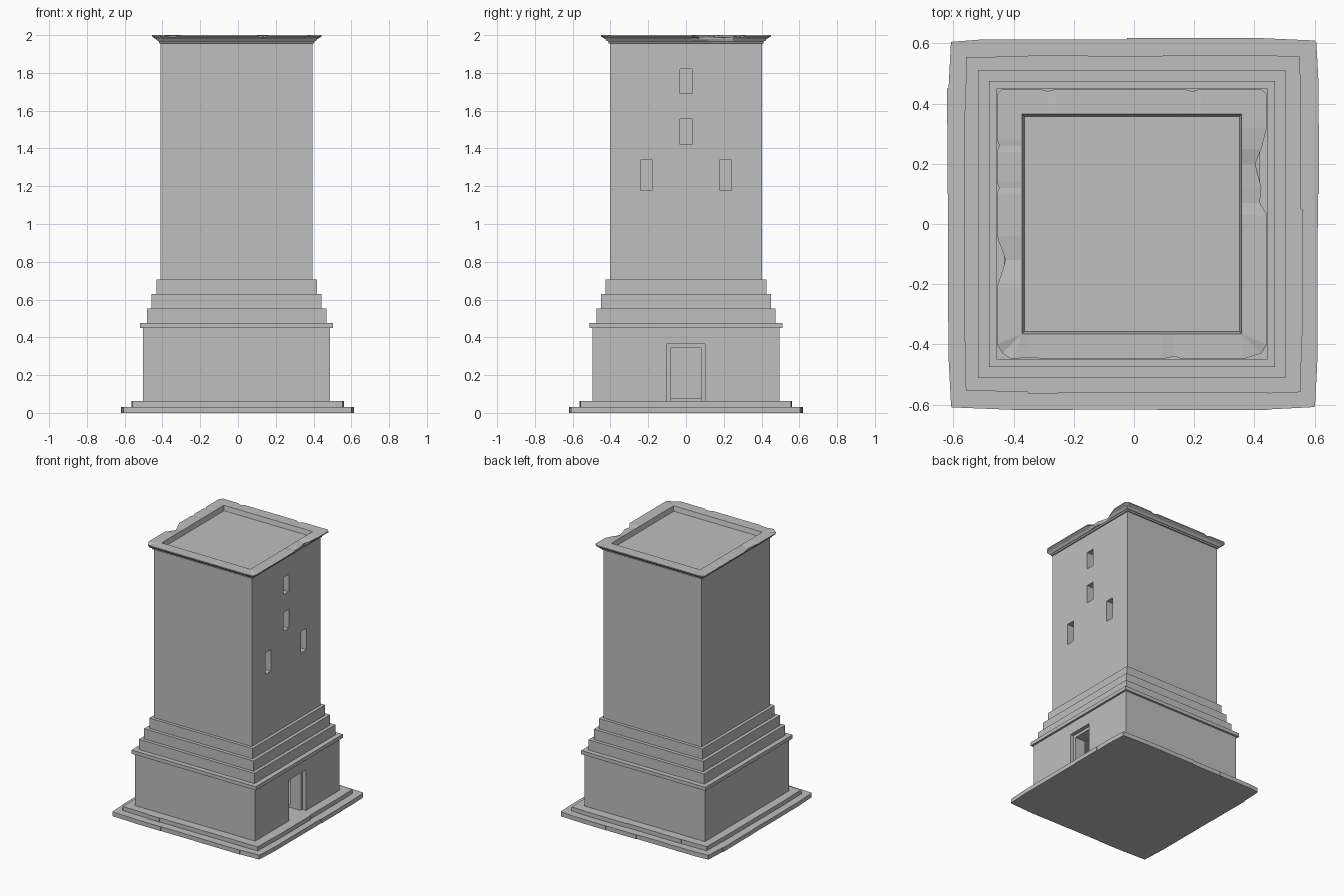
import bpy, bmesh, random

random.seed(4)
cube = bpy.data.objects.get("Cube")
if cube:
    bpy.data.objects.remove(cube, do_unlink=True)

CX = -0.007  # tower axis sits slightly off the plinth centre

stone = bpy.data.materials.new("grey stone")
stone.use_nodes = True
grey = (0.52, 0.52, 0.52, 1)
stone.diffuse_color = grey
stone.node_tree.nodes["Principled BSDF"].inputs["Base Color"].default_value = grey


def finish(name, bm):
    bmesh.ops.remove_doubles(bm, verts=bm.verts, dist=0.0005)
    bmesh.ops.recalc_face_normals(bm, faces=bm.faces)
    mesh = bpy.data.meshes.new(name)
    bm.to_mesh(mesh)
    bm.free()
    mesh.materials.append(stone)
    obj = bpy.data.objects.new(name, mesh)
    bpy.context.collection.objects.link(obj)
    return obj


def loft(name, rings):
    """Skin a stack of equal-length rings and cap both ends."""
    bm = bmesh.new()
    loops = [[bm.verts.new(p) for p in ring] for ring in rings]
    n = len(loops[0])
    for a, b in zip(loops, loops[1:]):
        for i in range(n):
            j = (i + 1) % n
            bm.faces.new((a[i], a[j], b[j], b[i]))
    bm.faces.new(loops[0][::-1])
    bm.faces.new(loops[-1])
    return finish(name, bm)


def box(name, x0, x1, y0, y1, z0, z1):
    corners = [(x0, y0), (x1, y0), (x1, y1), (x0, y1)]
    return loft(name, [[(x, y, z) for x, y in corners] for z in (z0, z1)])


def block(name, half, z0, z1):
    return box(name, CX - half, CX + half, -half, half, z0, z1)


def cut(target, cutters):
    """Carve each cutter out of the target, then discard it."""
    for c in cutters:
        c.hide_render = True
        mod = target.modifiers.new("opening", 'BOOLEAN')
        mod.operation, mod.solver, mod.object = 'DIFFERENCE', 'EXACT', c
        bpy.context.view_layer.objects.active = target
        bpy.ops.object.modifier_apply(modifier=mod.name)
        bpy.data.objects.remove(c, do_unlink=True)


def worn_slab(name, half, z0, z1, joints, taper):
    """Slab edged with uneven stones; the corners draw in slightly."""
    outline = []
    turns = [(1, 0), (0, 1), (-1, 0), (0, -1)]
    for (dx, dy), side in zip(turns, joints):
        ends = [-half + taper] + side + [half - taper]
        for a, b in zip(ends, ends[1:]):
            d = half - random.uniform(0, 0.007)
            for t, r in ((a, d), (b, d)):
                edge = taper if abs(t) > half - taper - 0.001 else 0
                r -= edge * 0.5
                outline.append((dx * t + dy * r, dy * t - dx * r))
    return loft(name, [[(x - 0.003, y, z) for x, y in outline] for z in (z0, z1)])


# Stone plinth
worn_slab("lower_plinth", 0.619, 0, 0.032,
          [[-0.4, -0.2, 0.08, 0.28, 0.45], [-0.45, -0.325, 0.1, 0.33, 0.45],
           [-0.42, -0.23, 0.02, 0.26, 0.5], [-0.45, -0.33, -0.1, 0.325, 0.45]], 0.016)
worn_slab("upper_plinth", 0.564, 0.032, 0.063,
          [[-0.35, -0.25, 0.1, 0.28, 0.45], [-0.37, 0.05, 0.4],
           [-0.45, -0.1, 0.15, 0.35], [-0.375, 0.1, 0.37]], 0.008)

# Base storey with a recessed doorway into a room
base = block("base_storey", 0.495, 0.063, 0.45)
cut(base, [
    block("room_cutter", 0.38, 0.08, 0.43),
    box("door_recess_cutter", 0.46, 0.6, -0.1, 0.1, 0.05, 0.365),
    box("door_cutter", 0.3, 0.6, -0.08, 0.08, 0.05, 0.343),
])

# Ledge and stepped setbacks
block("ledge", 0.511, 0.45, 0.477)
for i, half in enumerate((0.475, 0.45, 0.425)):
    block(f"setback_{i + 1}", half, 0.477 + i * 0.076, 0.553 + i * 0.076)

# Shaft with narrow windows opening into its hollow core
shaft = block("tower_shaft", 0.402, 0.705, 1.96)
cut(shaft, [block("core_cutter", 0.28, 0.75, 1.9)])
windows = [(0, 1.69, 1.82), (0, 1.42, 1.557), (-0.21, 1.18, 1.34), (0.21, 1.18, 1.34)]
cut(shaft, [box("window_cutter", 0.2, 0.5, y - 0.032, y + 0.032, z0, z1)
            for y, z0, z1 in windows])

# Chipped cornice outline, relative to the tower axis
H = 0.449
rim = [(-0.40, -H), (-0.34, -0.443), (-0.28, -H), (0.1, -H), (0.14, -0.44), (0.17, -H),
       (0.37, -H), (0.43, -0.43), (H, -0.4), (H, 0.03), (0.425, 0.07), (0.43, 0.12),
       (0.41, 0.2), (0.43, 0.25), (H, 0.32), (H, 0.43), (0.43, H), (0.23, H),
       (0.2, 0.44), (0.17, H), (-0.25, H), (-0.28, 0.441), (-0.31, H), (-0.43, H),
       (-H, 0.43), (-H, 0.28), (-0.44, 0.26), (-H, 0.24), (-H, 0.14), (-0.441, 0.12),
       (-H, 0.1), (-H, -0.04), (-0.43, -0.09), (-0.42, -0.12), (-0.435, -0.17),
       (-H, -0.21), (-H, -0.4), (-0.43, -0.43)]


def ring(half, z, worn=0):
    def clamp(v):
        return max(-half, min(half, v))
    return [(CX + clamp(x), clamp(y), z - worn * (H - max(abs(x), abs(y))))
            for x, y in rim]


# Flared cornice around a sunken flat roof
loft("cornice_and_roof", [
    ring(0.4, 1.955), ring(0.41, 1.957), ring(0.412, 1.967), ring(0.42, 1.97),
    ring(0.428, 1.98), ring(0.442, 1.988), ring(H, 1.993, 0.4), ring(H, 2.0, 0.45),
    ring(0.365, 2.0), ring(0.357, 1.965)])
